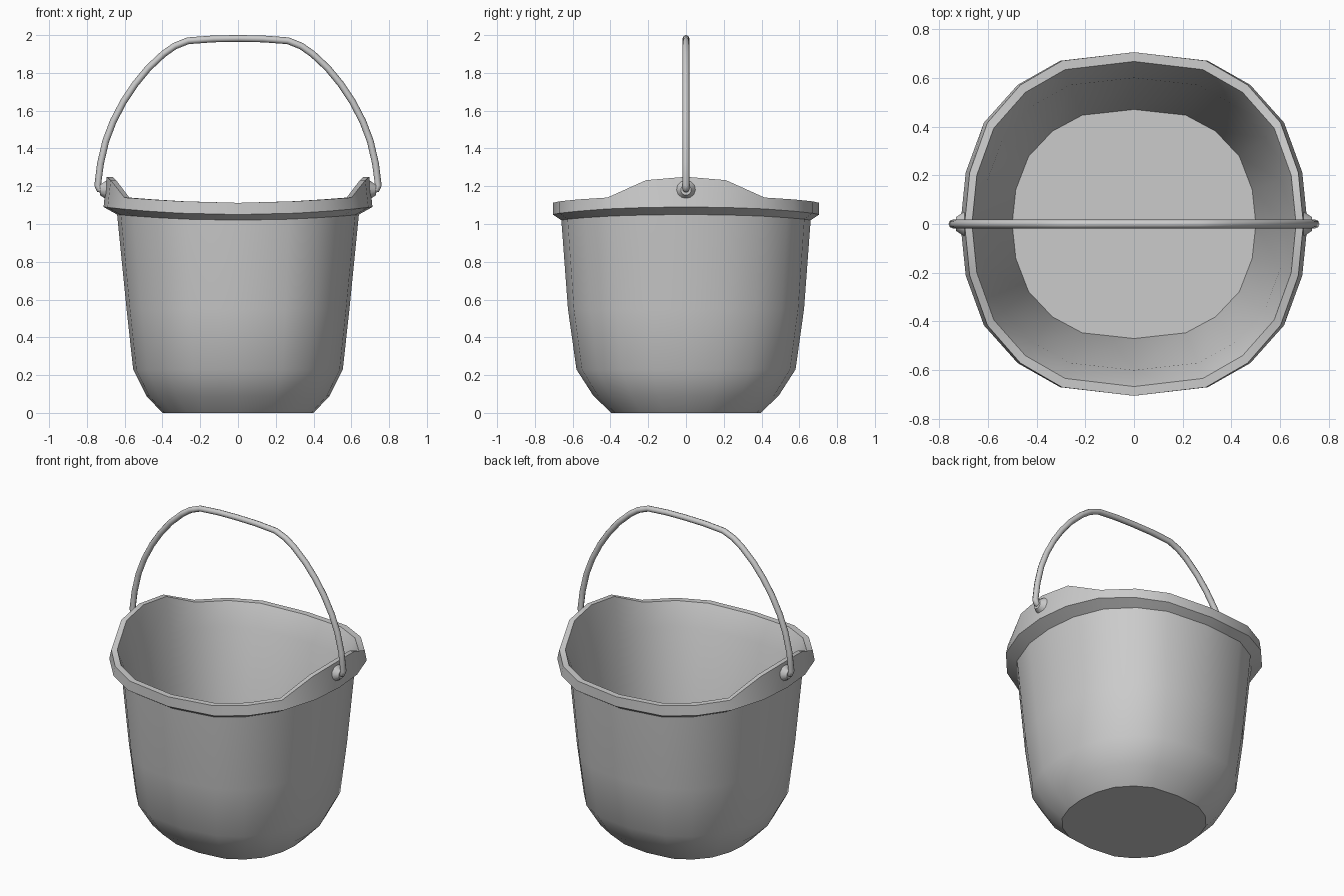
import bpy, bmesh, math
from mathutils import Matrix

if "Cube" in bpy.data.objects:
    bpy.data.objects.remove(bpy.data.objects["Cube"])

# Quarter outline of the squarish 20-sided section (unit size), mirrored round
QUARTER = [(1, 0), (.97, .30), (.865, .59), (.67, .81), (.425, .95), (0, 1)]
Q2 = [(-x, y, i) for i, (x, y) in enumerate(QUARTER)][-2::-1]
HALF = [(x, y, i) for i, (x, y) in enumerate(QUARTER)] + Q2
OUTLINE = HALF + [(x, -y, i) for x, y, i in HALF[-2:0:-1]]
EAR_TOP = [1.25, 1.232, 1.14, 1.13, 1.12, 1.112]

# Profile rings: x radius, y radius, z at front, extra z at the sides (None = ear line)
RINGS = [
    (.40, .395, 0, 0), (.485, .49, .09, 0), (.555, .58, .23, 0),
    (.59, .625, .55, 0), (.64, .66, 1.02, .03),
    (.712, .705, 1.05, .04), (.695, .705, 0, None), (.665, .667, 0, None),
    (.62, .60, .98, .03), (.50, .47, .20, 0),
]


def finish(name, bm, angle):
    mesh = bpy.data.meshes.new(name)
    bmesh.ops.recalc_face_normals(bm, faces=bm.faces[:])
    bm.to_mesh(mesh)
    bm.free()
    ob = bpy.data.objects.new(name, mesh)
    bpy.context.collection.objects.link(ob)
    bpy.ops.object.select_all(action='DESELECT')
    ob.select_set(True)
    bpy.context.view_layer.objects.active = ob
    bpy.ops.object.shade_smooth_by_angle(angle=math.radians(angle))
    return ob


# Bucket: walls, folded rim with raised ears, inner wall and floor
bm = bmesh.new()
loops = []
for ax, ay, z, lift in RINGS:
    loops.append([bm.verts.new((ax * x, ay * y,
                  EAR_TOP[i] if lift is None else z + lift * x * x))
                  for x, y, i in OUTLINE])
n = len(OUTLINE)
for a, b in zip(loops, loops[1:]):
    for i in range(n):
        j = (i + 1) % n
        bm.faces.new((a[i], a[j], b[j], b[i]))
bm.faces.new(loops[0][::-1])
bm.faces.new(loops[-1])
finish("bucket", bm, 32)

# Pivot bosses on the ears
for side, name in ((1, "right_pivot"), (-1, "left_pivot")):
    bm = bmesh.new()
    m = (Matrix.Translation((side * .71, 0, 1.18))
         @ Matrix.Rotation(side * math.pi / 2, 4, 'Y'))
    bmesh.ops.create_cone(bm, cap_ends=True, segments=12, radius1=.055,
                          radius2=.028, depth=.04, matrix=m)
    finish(name, bm, 30)

# Bail handle: bent round wire hooked into the pivots
ARC = [(.70, 1.18), (.735, 1.184), (.743, 1.205), (.728, 1.32), (.70, 1.44),
       (.66, 1.545), (.605, 1.65), (.545, 1.74), (.475, 1.825), (.395, 1.90),
       (.335, 1.942), (.265, 1.97), (.13, 1.98)]
path = ARC + [(0, 1.982)] + [(-x, z) for x, z in reversed(ARC)]
curve = bpy.data.curves.new("handle", 'CURVE')
curve.dimensions = '3D'
curve.bevel_depth = .018
curve.bevel_resolution = 2
curve.use_fill_caps = True
spline = curve.splines.new('POLY')
spline.points.add(len(path) - 1)
for p, (x, z) in zip(spline.points, path):
    p.co = (x, 0, z, 1)
spline.use_smooth = True
bpy.context.collection.objects.link(bpy.data.objects.new("handle", curve))
